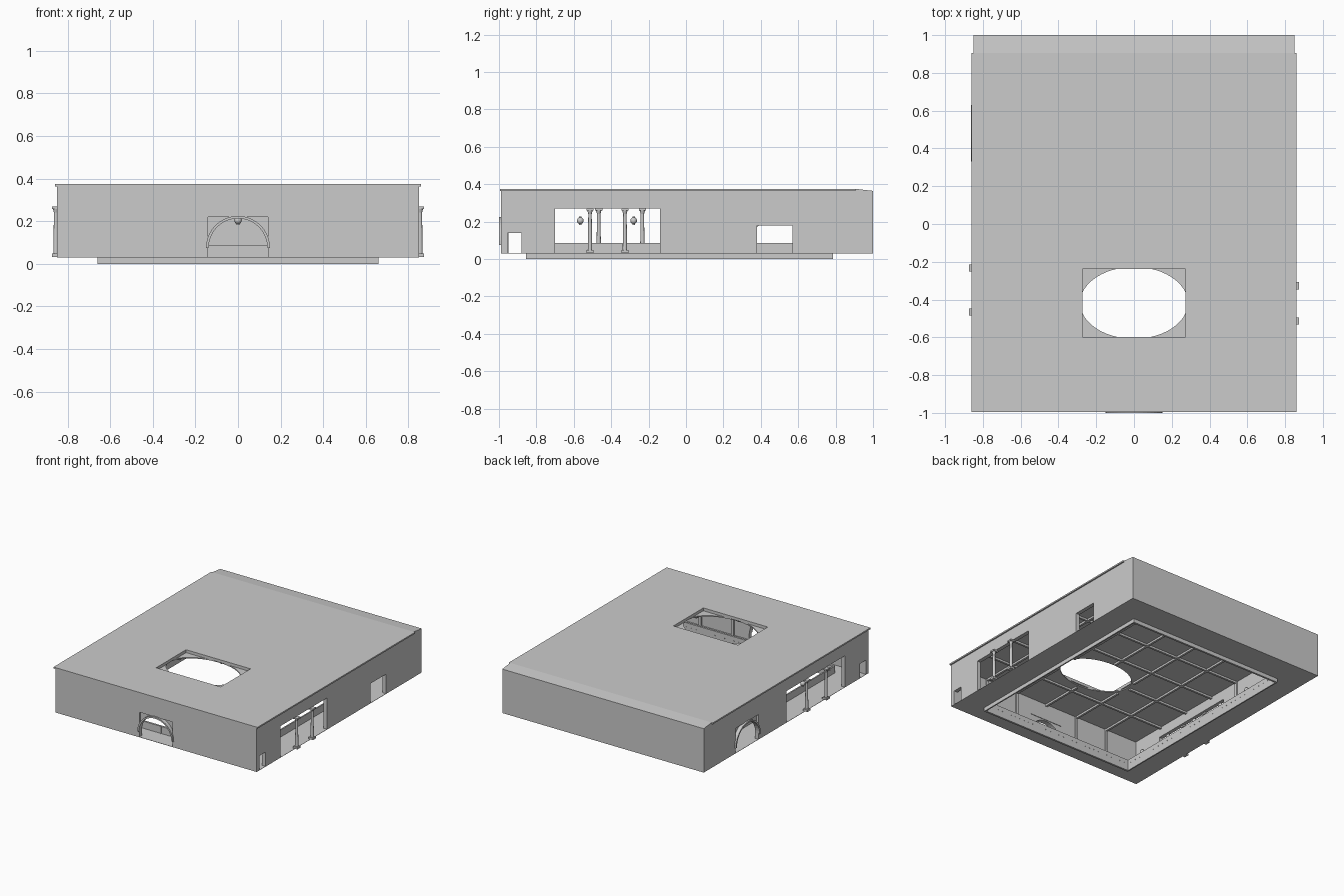
import bpy, bmesh, math
from mathutils import Matrix, Vector

if "Cube" in bpy.data.objects:
    bpy.data.objects.remove(bpy.data.objects["Cube"], do_unlink=True)

stone = bpy.data.materials.new("light grey stone")
stone.use_nodes = True
grey = (0.6, 0.6, 0.6, 1)
stone.diffuse_color = grey
stone.node_tree.nodes["Principled BSDF"].inputs["Base Color"].default_value = grey

W, FRONT, BACK = 0.85, -0.988, 1.0      # wall faces
FLOOR, TOP, T = 0.03, 0.36, 0.03        # floor, wall top, wall thickness
CEILING, ROOF = 0.345, 0.375
HOLE_Y = -0.4175                        # centre of the skylight
ARCH_R, SPRING = 0.15, 0.075


def add(name, mesh):
    ob = bpy.data.objects.new(name, mesh)
    bpy.context.collection.objects.link(ob)
    mesh.materials.clear()
    mesh.materials.append(stone)
    return ob


def add_bm(name, bm):
    mesh = bpy.data.meshes.new(name)
    bm.to_mesh(mesh)
    bm.free()
    return add(name, mesh)


def slab(name, loops, a, b, axis="z"):
    """Extrude 2D outlines (later loops are holes) from a to b along an axis."""
    cu = bpy.data.curves.new(name, "CURVE")
    cu.dimensions, cu.fill_mode = "2D", "BOTH"
    cu.extrude = abs(b - a) / 2
    for pts in loops:
        sp = cu.splines.new("POLY")
        sp.points.add(len(pts) - 1)
        for p, (u, v) in zip(sp.points, pts):
            p.co = (u, v, 0, 1)
        sp.use_cyclic_u = True
    tmp = bpy.data.objects.new(name, cu)
    bpy.context.collection.objects.link(tmp)
    bpy.context.view_layer.update()
    dg = bpy.context.evaluated_depsgraph_get()
    mesh = bpy.data.meshes.new_from_object(tmp.evaluated_get(dg))
    bpy.data.objects.remove(tmp, do_unlink=True)
    mid = (a + b) / 2
    if axis == "x":
        m = Matrix(((0, 0, 1, mid), (1, 0, 0, 0), (0, 1, 0, 0), (0, 0, 0, 1)))
    elif axis == "y":
        m = Matrix(((1, 0, 0, 0), (0, 0, -1, mid), (0, 1, 0, 0), (0, 0, 0, 1)))
    else:
        m = Matrix.Translation((0, 0, mid))
    mesh.transform(m)
    mesh.shade_flat()
    return add(name, mesh)


def rect(x0, x1, y0, y1):
    return [(x0, y0), (x1, y0), (x1, y1), (x0, y1)]


def boxes(name, spans):
    """One object from several (x0, x1, y0, y1, z0, z1) boxes."""
    bm = bmesh.new()
    for x0, x1, y0, y1, z0, z1 in spans:
        m = Matrix.Translation(((x0 + x1) / 2, (y0 + y1) / 2, (z0 + z1) / 2))
        m = m @ Matrix.Diagonal((x1 - x0, y1 - y0, z1 - z0, 1))
        bmesh.ops.create_cube(bm, size=1, matrix=m)
    return add_bm(name, bm)


def wall_outline(u0, u1, openings):
    """Wall elevation with doorways rising from the floor."""
    pts = [(u0, FLOOR)]
    for a, b, h in openings:
        pts += [(a, FLOOR), (a, h), (b, h), (b, FLOOR)]
    return pts + [(u1, FLOOR), (u1, TOP), (u0, TOP)]


def arc(c, r, n=20):
    return [(c + r * math.cos(math.pi * i / n), SPRING + r * math.sin(math.pi * i / n))
            for i in range(n + 1)]


def arch(name, c, face, axis):
    """Recessed spandrel panel and projecting arch band; face is the outer wall plane."""
    inner = arc(c, ARCH_R - 0.012)
    panel = inner + [(c - 0.14, SPRING), (c - 0.14, 0.22), (c + 0.14, 0.22), (c + 0.14, SPRING)]
    slab(name + "_panel", [panel], face + 0.016, face + 0.026, axis)
    slab(name + "_band", [arc(c, ARCH_R) + inner[::-1]], face - 0.012, face + 0.018, axis)


# Outer walls
front_gaps = [(-0.14, 0.14, 0.22)]
small_door = (-0.955, -0.88, 0.14)
right_gaps = [small_door, (-0.70, 0, 0.27), (0.34, 0.62, 0.22)]
left_gaps = [small_door, (-0.70, -0.14, 0.27), (0.38, 0.57, 0.18)]
slab("front_wall", [wall_outline(-W, W, front_gaps)], FRONT, FRONT + T, "y")
slab("back_wall", [wall_outline(-W, W, [])], BACK - T, BACK, "y")
slab("right_wall", [wall_outline(FRONT + T, BACK - T, right_gaps)], -W, -W + T, "x")
slab("left_wall", [wall_outline(FRONT + T, BACK - T, left_gaps)], W - T, W, "x")
arch("front_arch", 0, FRONT, "y")
arch("right_arch", 0.48, -W, "x")

# Floor ring and the low wall around the open pit
pit = rect(-0.65, 0.65, -0.84, 0.77)
slab("floor", [rect(-W, W, FRONT, BACK), pit], FLOOR - 0.001, FLOOR + 0.001)
slab("pit_wall", [rect(-0.66, 0.66, -0.855, 0.785), pit], 0, 0.085)
boxes("pit_wall_battens", [(s * 0.05 - 0.002, s * 0.05 + 0.002, -0.862, -0.855, FLOOR, 0.085)
                           for s in (-1, 1)])
studs = []
for i in range(32):
    x, y = -0.62 + i * 0.04, -0.815 + i * 0.05
    studs.append((x, x + 0.006, -0.84, -0.838, 0.05, 0.055))
    studs.append((x, x + 0.006, 0.768, 0.77, 0.05, 0.055))
    for s in (-0.649, 0.649):
        studs.append((s - 0.001, s + 0.001, y, y + 0.006, 0.05, 0.055))
boxes("pit_studs", studs)

# Roof with a rectangular skylight above an oval ceiling opening
sky = rect(-0.272, 0.272, HOLE_Y - 0.18, HOLE_Y + 0.18)
oval = [(0.285 * math.cos(math.tau * i / 48), HOLE_Y + 0.19 * math.sin(math.tau * i / 48))
        for i in range(48)]
slab("ceiling", [rect(-W + T, W - T, FRONT + T, BACK - T), oval], CEILING, CEILING + 0.008)
slab("roof_deck", [rect(-W, W, FRONT, 0.905), sky], CEILING + 0.008, 0.364)
slab("roof_slab", [rect(-0.86, 0.86, -0.995, 0.905), sky], 0.364, ROOF)
slab("roof_back_slope", [[(0.905, TOP - 0.01), (BACK, TOP - 0.01), (BACK, 0.364), (0.905, ROOF)]],
     -W, W, "x")

# Ceiling beams, broken around the oval
beams = []


def beam(axis, c, lo, hi):
    h, z0, z1 = 0.008, CEILING - 0.015, CEILING
    beams.append((c - h, c + h, lo, hi, z0, z1) if axis == "y" else (lo, hi, c - h, c + h, z0, z1))


xs = [-0.82 + 1.64 * i / 6 for i in range(7)]
ys = [-0.958 + 1.928 * i / 7 for i in range(8)]
for axis, places, lo, hi, mid, a, b, centre in (
        ("y", xs, FRONT + T, BACK - T, 0, 0.3, 0.205, HOLE_Y),
        ("x", ys, -W + T, W - T, HOLE_Y, 0.205, 0.3, 0)):
    for c in places[1:-1]:
        k = 1 - ((c - mid) / a) ** 2
        if k > 0:
            gap = b * math.sqrt(k) + 0.005
            beam(axis, c, lo, centre - gap)
            beam(axis, c, centre + gap, hi)
        else:
            beam(axis, c, lo, hi)
boxes("ceiling_beams", beams)


# Pilasters on the inner wall faces, skipping openings
def free(u, gaps):
    return all(u < a - 0.02 or u > b + 0.02 for a, b, h in gaps)


pilasters = []
for x in xs[1:-1]:
    if free(x, front_gaps):
        for y in (FRONT + T, BACK - T - 0.01):
            pilasters.append((x - 0.01, x + 0.01, y, y + 0.01, FLOOR, CEILING))
for y in ys[1:-1]:
    for x, gaps in ((-W + T, right_gaps), (W - T - 0.01, left_gaps)):
        if free(y, gaps):
            pilasters.append((x, x + 0.01, y - 0.01, y + 0.01, FLOOR, CEILING))
boxes("pilasters", pilasters)


def smooth(ob):
    bpy.ops.object.select_all(action="DESELECT")
    ob.select_set(True)
    bpy.context.view_layer.objects.active = ob
    bpy.ops.object.shade_smooth_by_angle(angle=math.radians(35))


# Columns standing in the wide side openings
def column(name, x, y):
    bm = bmesh.new()
    for r0, r1, z0, z1 in ((0.012, 0.009, 0.048, 0.24), (0.009, 0.014, 0.24, 0.258)):
        bmesh.ops.create_cone(bm, cap_ends=True, segments=16, radius1=r0, radius2=r1, depth=z1 - z0,
                              matrix=Matrix.Translation((x, y, (z0 + z1) / 2)))
    for r, z0, z1 in ((0.019, 0.033, 0.048), (0.019, 0.258, 0.269)):
        bmesh.ops.create_cube(bm, size=1, matrix=Matrix.Translation((x, y, (z0 + z1) / 2))
                              @ Matrix.Diagonal((2 * r, 2 * r, z1 - z0, 1)))
    smooth(add_bm(name, bm))


for side, x, (a, b, h) in (("right", -W - 0.005, right_gaps[1]), ("left", W + 0.005, left_gaps[1])):
    for i in (1, 2):
        column(f"{side}_column_{i}", x, a + (b - a) * i / 3)


# Globe lamps with caps above and below on a short wall arm
def lamp(name, pos, arm):
    bm = bmesh.new()
    p, s = Vector(pos), Vector(arm)
    bmesh.ops.create_uvsphere(bm, u_segments=16, v_segments=10, radius=0.018, matrix=Matrix.Translation(p))
    for dz in (-0.018, 0.018):
        bmesh.ops.create_cone(bm, cap_ends=True, segments=12, radius1=0.007, radius2=0.007, depth=0.01,
                              matrix=Matrix.Translation(p + Vector((0, 0, dz))))
    size = [abs(c) + 0.005 for c in s] + [1]
    bmesh.ops.create_cube(bm, size=1, matrix=Matrix.Translation(p + s / 2) @ Matrix.Diagonal(size))
    smooth(add_bm(name, bm))


for i in range(7):
    y = -0.85 + 0.285 * i
    lamp(f"right_wall_lamp_{i + 1}", (-0.79, y, 0.205), (-0.03, 0, 0))
lamp("back_wall_lamp", (0, 0.94, 0.205), (0, 0.03, 0))
